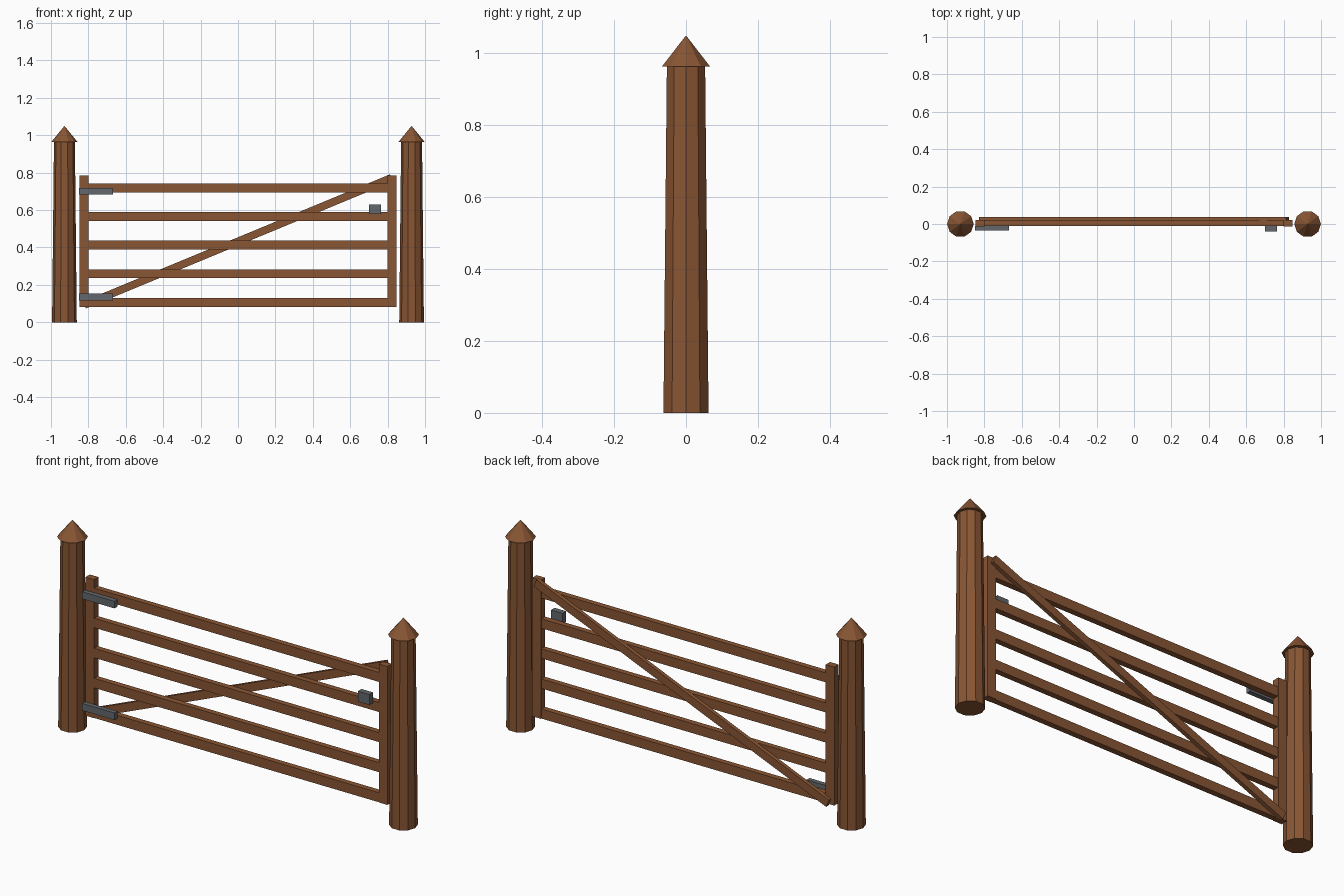
import bpy
import math

cube = bpy.data.objects.get("Cube")
if cube:
    bpy.data.objects.remove(cube, do_unlink=True)


def make_material(name, color):
    mat = bpy.data.materials.new(name)
    mat.use_nodes = True
    mat.diffuse_color = color
    mat.node_tree.nodes["Principled BSDF"].inputs["Base Color"].default_value = color
    return mat


wood = make_material("brown wood", (0.25, 0.092, 0.034, 1))
iron = make_material("grey iron", (0.125, 0.137, 0.15, 1))


def finish(name, mat):
    obj = bpy.context.object
    obj.name = name
    obj.data.materials.append(mat)
    return obj


def box(name, mat, x, y, z):
    """Box from (min, max) ranges on each axis."""
    ranges = (x, y, z)
    bpy.ops.mesh.primitive_cube_add(size=1, location=[(a + b) / 2 for a, b in ranges])
    obj = finish(name, mat)
    obj.scale = [b - a for a, b in ranges]
    return obj


def cone(name, x, z0, z1, r0, r1):
    """Ten-sided tapered column with corners on the x axis."""
    bpy.ops.mesh.primitive_cone_add(
        vertices=10, radius1=r0, radius2=r1, depth=z1 - z0,
        location=(x, 0, (z0 + z1) / 2), rotation=(0, 0, math.pi / 2))
    return finish(name, wood)


# Posts with pointed caps, and the gate's end stiles
for side, s in (("right", -1), ("left", 1)):
    cone(f"{side}_post", s * 0.928, 0, 0.963, 0.066, 0.056)
    cone(f"{side}_post_cap", s * 0.928, 0.963, 1.05, 0.071, 0)
    box(f"{side}_stile", wood, sorted((s * 0.799, s * 0.847)), (-0.013, 0.022), (0.083, 0.785))

# Five horizontal rails
for i in range(5):
    z = 0.107 + i * 0.1525
    box(f"rail_{i + 1}", wood, (-0.8, 0.8), (-0.011, 0.018), (z - 0.024, z + 0.024))

# Diagonal brace across the back
brace = box("diagonal_brace", wood, (-0.888, 0.888), (0.018, 0.038), (0.412, 0.453))
brace.rotation_euler.y = -math.atan(0.414)

# Hinge straps and latch on the front
for name, z in (("lower_hinge", 0.135), ("upper_hinge", 0.701)):
    box(name, iron, (-0.849, -0.668), (-0.036, -0.012), (z - 0.018, z + 0.018))
box("latch", iron, (0.7, 0.765), (-0.04, -0.011), (0.578, 0.631))
